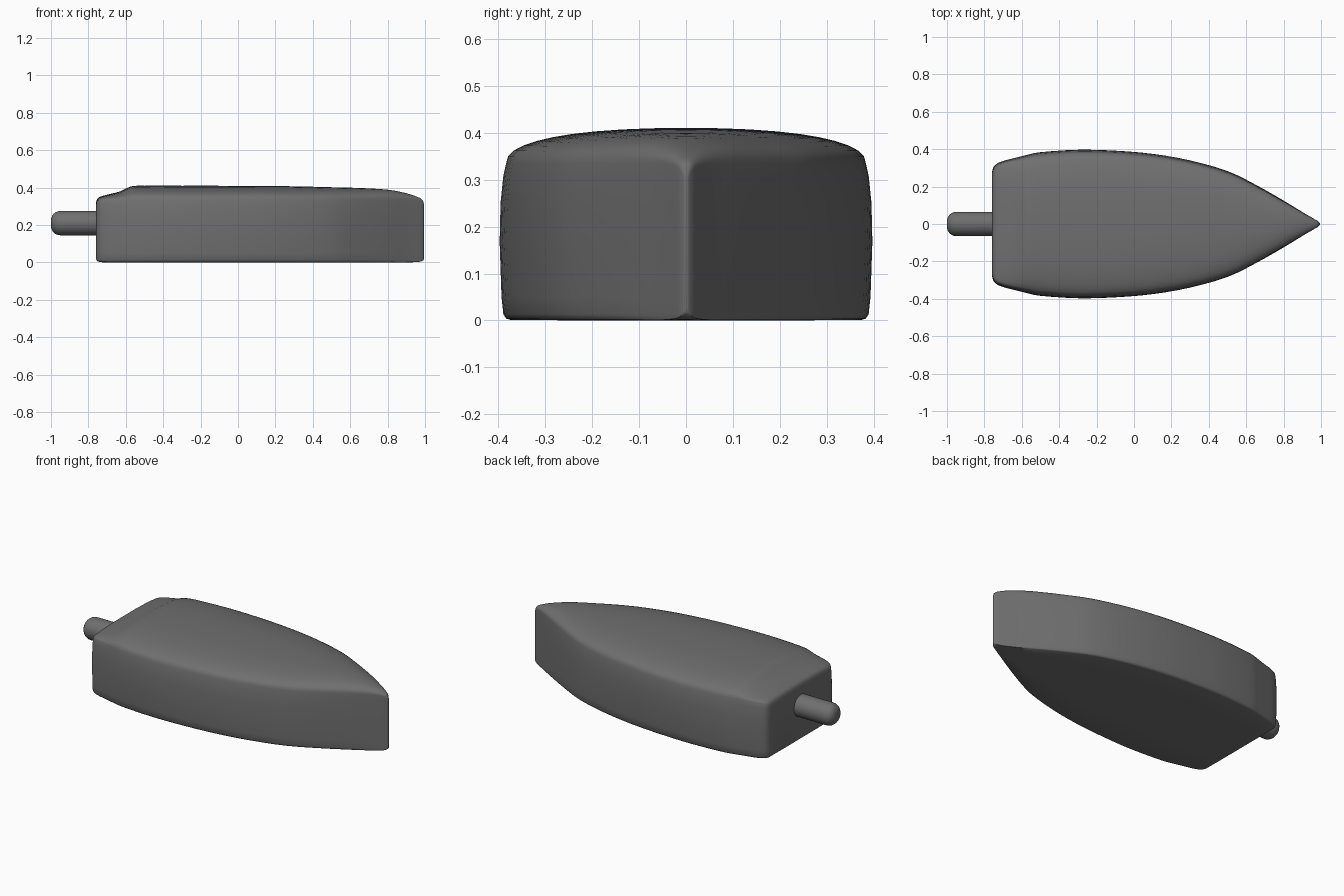
import bpy, bmesh, math
from mathutils import Vector

if "Cube" in bpy.data.objects:
    bpy.data.objects.remove(bpy.data.objects["Cube"])

grey = bpy.data.materials.new("dark_grey")
grey.use_nodes = True
colour = (0.16, 0.16, 0.16, 1)
grey.diffuse_color = colour
grey.node_tree.nodes["Principled BSDF"].inputs["Base Color"].default_value = colour


def finish(name, bm, angle):
    bmesh.ops.recalc_face_normals(bm, faces=bm.faces)
    mesh = bpy.data.meshes.new(name)
    bm.to_mesh(mesh)
    bm.free()
    mesh.materials.append(grey)
    obj = bpy.data.objects.new(name, mesh)
    bpy.context.collection.objects.link(obj)
    bpy.ops.object.select_all(action='DESELECT')
    bpy.context.view_layer.objects.active = obj
    obj.select_set(True)
    bpy.ops.object.shade_smooth_by_angle(angle=math.radians(angle))
    return obj


def smooth_path(points, steps):
    """Catmull-Rom curve through the points."""
    pts = [Vector(p) for p in points]
    pts = [pts[0]] + pts + [pts[-1]]
    out = []
    for a, b, c, d in zip(pts, pts[1:], pts[2:], pts[3:]):
        for i in range(steps):
            t = i / steps
            out.append(0.5 * (2 * b + (c - a) * t + (2 * a - 5 * b + 4 * c - d) * t**2
                              + (3 * b - a - 3 * c + d) * t**3))
    return out + [pts[-1]]


# Hull stations: x, half width, shoulder height, crown height
stations = [
    (-.76, .27, .29, .31), (-.755, .295, .315, .335), (-.74, .318, .33, .35),
    (-.70, .337, .335, .362), (-.63, .355, .335, .38), (-.57, .37, .335, .407),
    (-.5, .384, .335, .41), (-.3, .397, .335, .41), (-.1, .392, .335, .41),
    (.1, .375, .335, .409), (.3, .34, .335, .407), (.5, .283, .335, .402),
    (.65, .21, .335, .398), (.8, .125, .335, .389), (.9, .064, .335, .37),
    (.96, .029, .33, .35), (.985, .014, .32, .335), (.995, .004, .30, .31),
]
# Side profile: fraction of width, fraction of shoulder height
side = [(.5, 0), (.94, .003), (.965, .012), (.98, .04), (.99, .15),
        (1, .5), (.995, .75), (.98, .92)]
CAP, POWER = 10, 2.3


def section(bm, x, w, shoulder, crown):
    bottom = .335 - shoulder
    bottom = min(bottom * .5, .02)
    half = [(f * w, bottom + g * (shoulder - bottom)) for f, g in side]
    for i in range(CAP):
        a = math.pi / 2 * i / CAP
        half.append((.965 * w * math.cos(a) ** (2 / POWER),
                     shoulder + (crown - shoulder) * math.sin(a) ** (2 / POWER)))
    ring = [(0, bottom)] + half + [(0, crown)] + [(-y, z) for y, z in reversed(half)]
    return [bm.verts.new((x, y, z)) for y, z in ring]


# Hull lofted through the sections
bm = bmesh.new()
rings = [section(bm, *s) for s in smooth_path(stations, 3)]
for r, s in zip(rings, rings[1:]):
    for i in range(len(r)):
        j = (i + 1) % len(r)
        bm.faces.new((r[i], r[j], s[j], s[i]))
bm.faces.new(rings[0])
bm.faces.new(rings[-1])
finish("hull", bm, 50)

# Rear rod: a rounded profile spun around the long axis
bm = bmesh.new()
R, ROUND, SIDES = .065, .05, 32
profile = [(-1, 0)]
for i in range(7):
    a = math.pi / 2 * i / 6
    profile.append((-1 + ROUND * (1 - math.cos(a)), R - ROUND + ROUND * math.sin(a)))
profile.append((-.7, R))
verts = [bm.verts.new((x, 0, r)) for x, r in profile]
edges = [bm.edges.new(p) for p in zip(verts, verts[1:])]
bmesh.ops.spin(bm, geom=verts + edges, cent=(0, 0, 0), axis=(1, 0, 0),
               angle=math.tau, steps=SIDES)
bmesh.ops.remove_doubles(bm, verts=bm.verts, dist=.0001)
rod = finish("rear_rod", bm, 50)
rod.location.z = .21
